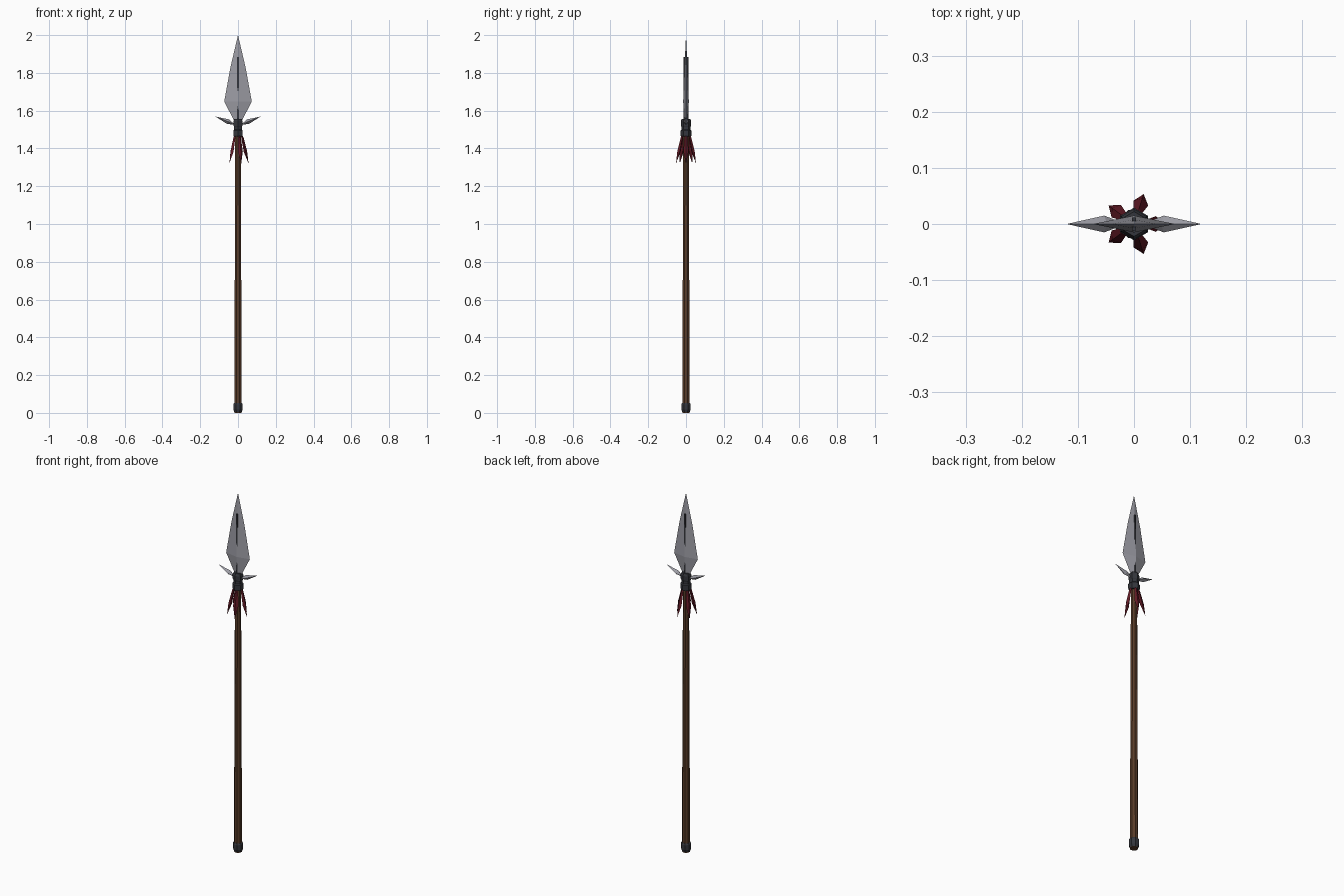
import bpy, math
from mathutils import Vector, Matrix

if "Cube" in bpy.data.objects:
    bpy.data.objects.remove(bpy.data.objects["Cube"])


def material(name, rgb):
    m = bpy.data.materials.new(name)
    m.diffuse_color = (*rgb, 1)
    m.use_nodes = True
    m.node_tree.nodes["Principled BSDF"].inputs["Base Color"].default_value = m.diffuse_color
    return m


STEEL = material("pale steel", (0.33, 0.33, 0.37))
IRON = material("dark iron", (0.035, 0.037, 0.045))
WOOD = material("brown wood", (0.10, 0.045, 0.022))
CLOTH = material("dark red", (0.12, 0.010, 0.018))


def add(name, verts, faces, mat):
    me = bpy.data.meshes.new(name)
    me.from_pydata(verts, [], faces)
    me.materials.append(mat)
    ob = bpy.data.objects.new(name, me)
    bpy.context.collection.objects.link(ob)
    return ob


def lathe(name, profile, sides, mat, turn=0.0):
    """Faceted solid from (radius, z) rings."""
    verts, faces = [], []
    for r, z in profile:
        for i in range(sides):
            a = turn + math.tau * i / sides
            verts.append((r * math.cos(a), r * math.sin(a), z))
    for k in range(len(profile) - 1):
        for i in range(sides):
            j = (i + 1) % sides
            faces.append((k * sides + i, k * sides + j,
                          (k + 1) * sides + j, (k + 1) * sides + i))
    faces.append(tuple(reversed(range(sides))))
    n = (len(profile) - 1) * sides
    faces.append(tuple(range(n, n + sides)))
    return add(name, verts, faces, mat)


def diamond(name, start, end, rings, mat, matrix=Matrix()):
    """Pointed four-sided solid; rings are (centre, side vector, depth vector)."""
    verts = [Vector(start)]
    for c, u, v in rings:
        c, u, v = Vector(c), Vector(u), Vector(v)
        verts += [c + u, c + v, c - u, c - v]
    verts.append(Vector(end))
    last = len(verts) - 1
    faces = []
    for i in range(4):
        j = (i + 1) % 4
        faces.append((0, 1 + j, 1 + i))
        for k in range(len(rings) - 1):
            b = 1 + 4 * k
            faces.append((b + i, b + j, b + 4 + j, b + 4 + i))
        faces.append((last - 4 + i, last - 4 + j, last))
    return add(name, [matrix @ v for v in verts], faces, mat)


# Wooden shaft, slightly tapered
lathe("shaft", [(0.021, 0.0), (0.016, 1.48)], 8, WOOD, math.pi / 8)

# Iron cap at the foot
lathe("butt_cap", [(0.021, 0.004), (0.027, 0.018), (0.027, 0.045), (0.022, 0.053)], 8, IRON, math.pi / 8)

# Iron socket and its collar
lathe("socket", [(0.026, 1.462), (0.029, 1.47), (0.029, 1.495), (0.024, 1.50),
                 (0.024, 1.515), (0.027, 1.52), (0.027, 1.545), (0.022, 1.557)],
      6, IRON, math.pi / 6)

# Leaf-shaped blade
diamond("blade", (0, 0, 1.52), (0, 0, 2.0),
        [((0, 0, 1.55), (0.022, 0, 0), (0, 0.009, 0)),
         ((0, 0, 1.648), (0.073, 0, 0), (0, 0.015, 0)),
         ((0, 0, 1.83), (0.040, 0, 0), (0, 0.008, 0))], STEEL)

# Dark core bar that shows through the blade near its ends
bar = [(x, y, z) for z in (1.54, 1.885) for x, y in
       ((-0.004, -0.012), (0.004, -0.012), (0.004, 0.012), (-0.004, 0.012))]
add("blade_core", bar, [(3, 2, 1, 0), (4, 5, 6, 7), (0, 1, 5, 4),
                        (1, 2, 6, 5), (2, 3, 7, 6), (3, 0, 4, 7)], IRON)

# Side spikes
for s, side in ((1, "right"), (-1, "left")):
    spike = diamond("spike_" + side, (s * 0.015, 0, 1.525), (s * 0.12, 0, 1.569),
                    [((s * 0.053, 0, 1.542), (0, s * 0.015, 0), (-0.005 * s, 0, 0.012))], STEEL)

# Five red cloth strips hanging around the collar
for i in range(5):
    diamond(f"cloth_strip_{i + 1}", (0.056, 0, 1.32), (0.018, 0, 1.475),
            [((0.039, 0, 1.385), (0, 0.014, 0), (-0.009, 0, -0.002)),
             ((0.023, 0, 1.46), (0, 0.008, 0), (-0.006, 0, 0))],
            CLOTH, Matrix.Rotation(math.tau * i / 5, 4, 'Z'))

# Consistent outward normals
import bmesh
for ob in bpy.context.collection.objects:
    bm = bmesh.new()
    bm.from_mesh(ob.data)
    bmesh.ops.recalc_face_normals(bm, faces=bm.faces)
    bm.to_mesh(ob.data)
    bm.free()
